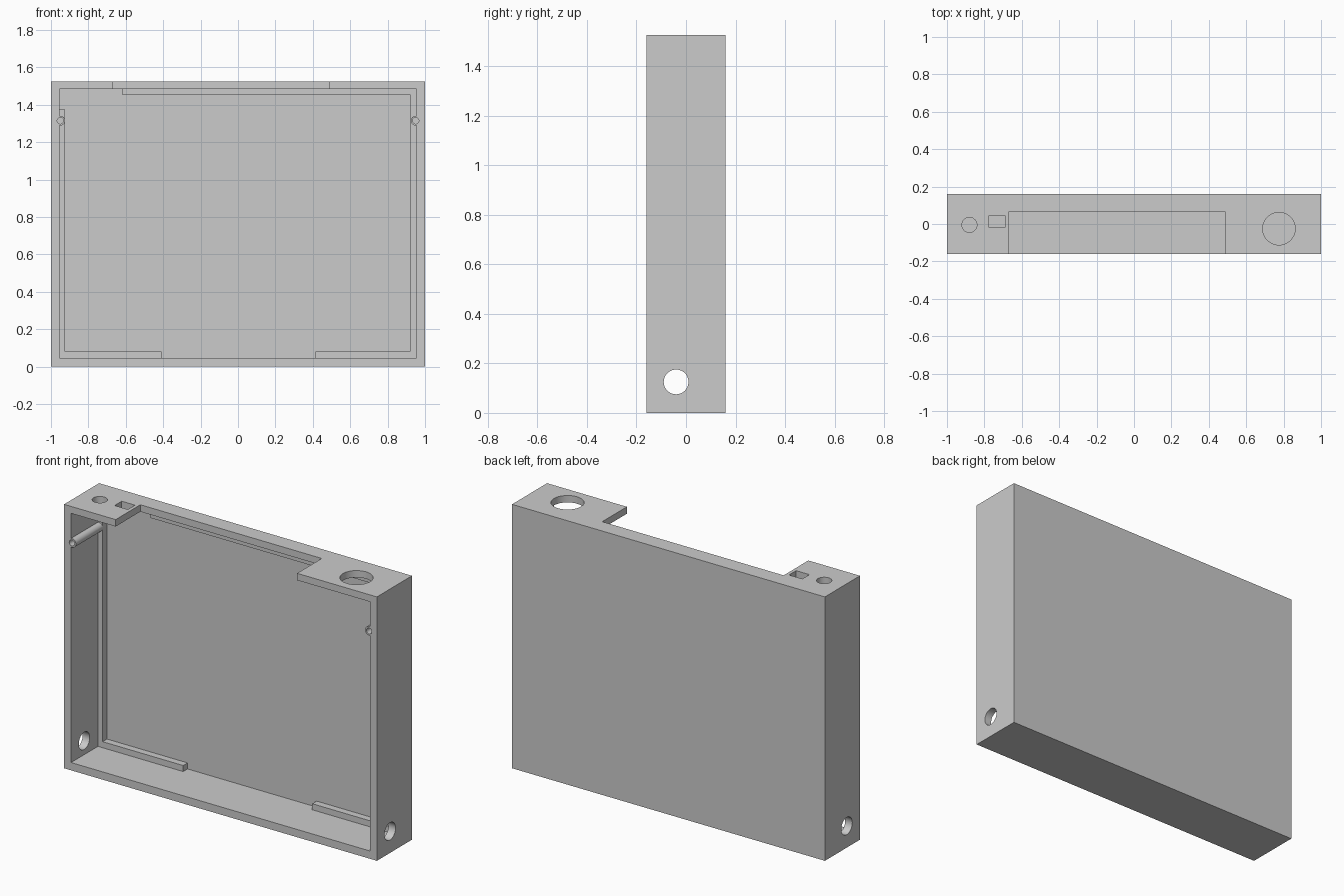
import bpy, bmesh, math
from mathutils import Matrix

if "Cube" in bpy.data.objects:
    bpy.data.objects.remove(bpy.data.objects["Cube"])


def new_object(name, bm):
    bmesh.ops.recalc_face_normals(bm, faces=bm.faces)
    mesh = bpy.data.meshes.new(name)
    bm.to_mesh(mesh)
    bm.free()
    obj = bpy.data.objects.new(name, mesh)
    bpy.context.collection.objects.link(obj)
    return obj


def box(name, x0, x1, y0, y1, z0, z1):
    bm = bmesh.new()
    m = Matrix.Translation(((x0 + x1) / 2, (y0 + y1) / 2, (z0 + z1) / 2))
    bmesh.ops.create_cube(bm, size=1, matrix=m @ Matrix.Diagonal((x1 - x0, y1 - y0, z1 - z0, 1)))
    return new_object(name, bm)


def cylinder(name, centre, r, length, axis="Z"):
    rot = {"X": Matrix.Rotation(math.pi / 2, 4, "Y"),
           "Y": Matrix.Rotation(math.pi / 2, 4, "X"),
           "Z": Matrix.Identity(4)}[axis]
    bm = bmesh.new()
    bmesh.ops.create_cone(bm, cap_ends=True, segments=40, radius1=r, radius2=r,
                          depth=length, matrix=Matrix.Translation(centre) @ rot)
    return new_object(name, bm)


def extrude_profile(name, points, y0, y1):
    bm = bmesh.new()
    face = bm.faces.new([bm.verts.new((x, y0, z)) for x, z in points])
    geom = bmesh.ops.extrude_face_region(bm, geom=[face])["geom"]
    bmesh.ops.translate(bm, vec=(0, y1 - y0, 0),
                        verts=[v for v in geom if isinstance(v, bmesh.types.BMVert)])
    return new_object(name, bm)


def combine(target, tool, operation):
    mod = target.modifiers.new(operation, "BOOLEAN")
    mod.operation, mod.solver, mod.object = operation, "EXACT", tool
    bpy.context.view_layer.objects.active = target
    bpy.ops.object.modifier_apply(modifier=mod.name)
    bpy.data.objects.remove(tool)


W, D, H = 1.0, 0.16, 1.525
BACK = 0.125   # inner face of the back wall

# Hollow tray, open at the front
case = box("case", -W, W, -D, D, 0, H)
combine(case, box("cavity", -0.955, 0.955, -0.3, BACK, 0.045, 1.485), "DIFFERENCE")

# Raised ledges around the back panel (edges sunk into the walls)
left_ledge = [(-0.965, 0.035), (-0.41, 0.035), (-0.41, 0.08), (-0.925, 0.08),
              (-0.925, 1.375), (-0.965, 1.375)]
right_ledge = [(0.415, 0.035), (0.965, 0.035), (0.965, 1.495), (-0.62, 1.495),
               (-0.62, 1.455), (0.92, 1.455), (0.92, 0.08), (0.415, 0.08)]
for pts in (left_ledge, right_ledge):
    combine(case, extrude_profile("ledge", pts, 0.085, BACK + 0.01), "UNION")

# Screw posts on the side walls, and the side holes
for s in (-1, 1):
    combine(case, cylinder("post", (s * 0.95, -0.0125, 1.315), 0.026, 0.295, "Y"), "UNION")
    combine(case, cylinder("screw_hole", (s * 0.95, -0.09, 1.315), 0.017, 0.42, "Y"), "DIFFERENCE")
    combine(case, cylinder("side_hole", (s, -0.04, 0.125), 0.05, 0.3, "X"), "DIFFERENCE")

# Top notch, rectangular slot and round holes
combine(case, box("notch", -0.67, 0.49, -0.3, 0.065, 1.47, 1.6), "DIFFERENCE")
combine(case, box("slot", -0.775, -0.69, -0.02, 0.045, 1.46, 1.6), "DIFFERENCE")
combine(case, cylinder("small_hole", (-0.88, -0.005, 1.53), 0.04, 0.14), "DIFFERENCE")
combine(case, cylinder("large_hole", (0.775, -0.025, 1.53), 0.087, 0.14), "DIFFERENCE")

# Smooth bores, sharp box edges
bpy.context.view_layer.objects.active = case
case.select_set(True)
bpy.ops.object.shade_smooth_by_angle(angle=math.radians(30))
